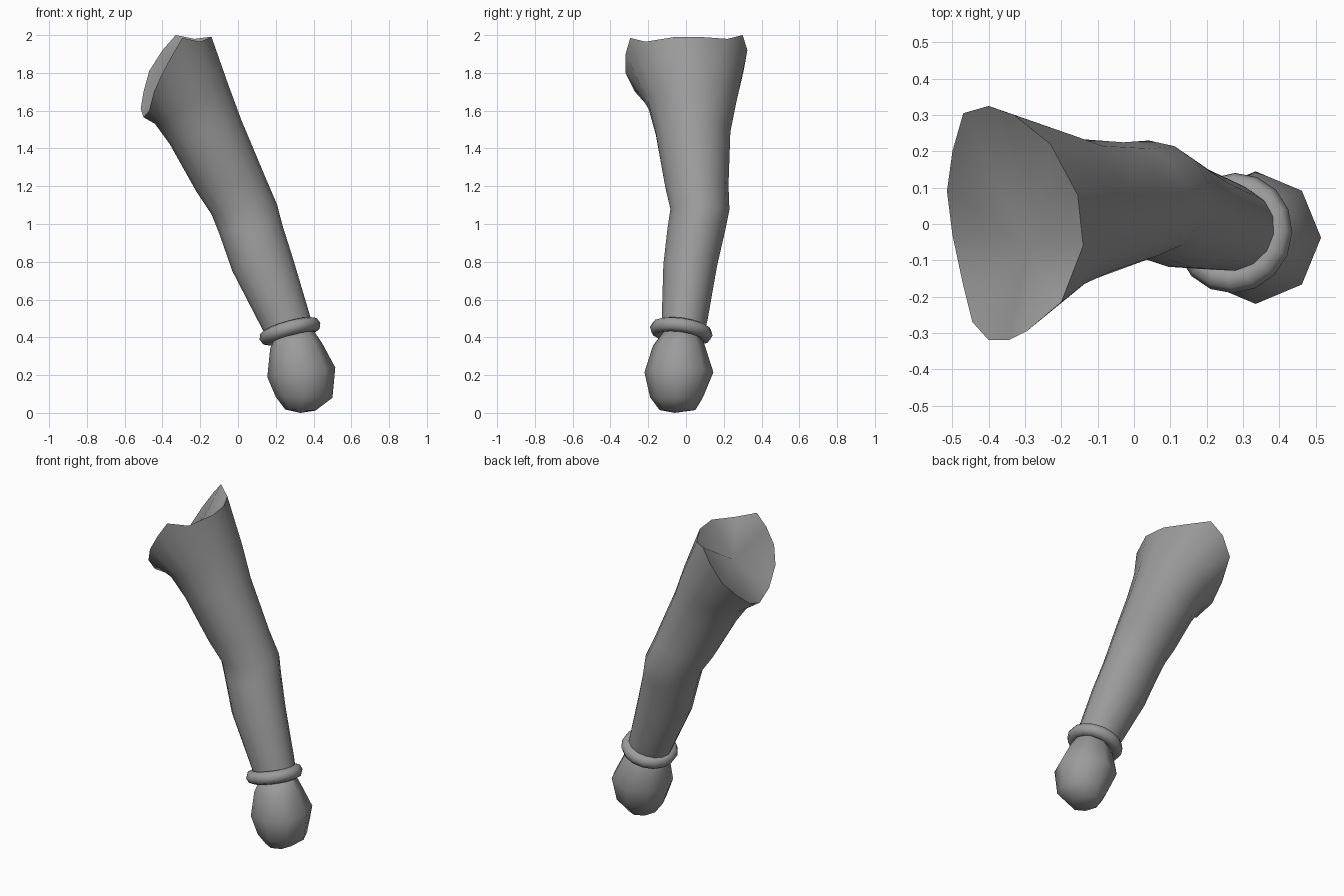
import bpy, math
from mathutils import Vector

if "Cube" in bpy.data.objects:
    bpy.data.objects.remove(bpy.data.objects["Cube"])

# Dark grey for every part
grey = bpy.data.materials.new("dark_grey")
grey.diffuse_color = (.33, .33, .33, 1)
grey.use_nodes = True
grey.node_tree.nodes["Principled BSDF"].inputs["Base Color"].default_value = grey.diffuse_color


def ring(left, right, y0, y1, sides, turn=0.0):
    """Tilted oval given by its left/right (x, z) points and its y range."""
    a, b = Vector((left[0], 0, left[1])), Vector((right[0], 0, right[1]))
    mid, half = (a + b) / 2, (b - a) / 2
    pts = []
    for i in range(sides):
        t = 2 * math.pi * i / sides + turn
        p = mid + half * math.cos(t)
        p.y = (y0 + y1) / 2 + (y1 - y0) / 2 * math.sin(t)
        pts.append(p)
    return pts


def finish(ob, angle):
    """Grey material and smooth shading with sharp edges kept."""
    ob.data.materials.append(grey)
    bpy.ops.object.select_all(action='DESELECT')
    ob.select_set(True)
    bpy.context.view_layer.objects.active = ob
    bpy.ops.object.shade_smooth_by_angle(angle=math.radians(angle))


def loft(name, rings, start, end, angle):
    """Skin a stack of equal rings; both ends fan to a centre point."""
    n = len(rings[0])
    verts = [p for r in rings for p in r] + [Vector(start), Vector(end)]
    s, e, top = len(verts) - 2, len(verts) - 1, (len(rings) - 1) * n
    faces = []
    for i in range(n):
        j = (i + 1) % n
        faces.append((s, j, i))
        faces.append((top + i, top + j, e))
        for k in range(0, top, n):
            faces.append((k + i, k + j, k + n + j, k + n + i))
    me = bpy.data.meshes.new(name)
    me.from_pydata(verts, [], faces)
    ob = bpy.data.objects.new(name, me)
    bpy.context.collection.objects.link(ob)
    finish(ob, angle)
    return ob


# Slanted shoulder rim, counter-clockwise from the outer side
rim = [(-.14, -.06, 1.99), (-.155, .08, 1.99), (-.23, .22, 1.98), (-.33, .30, 2.0),
       (-.40, .325, 1.92), (-.47, .305, 1.81), (-.50, .20, 1.70), (-.515, .09, 1.61),
       (-.50, -.03, 1.565), (-.47, -.17, 1.60), (-.445, -.27, 1.70), (-.40, -.32, 1.80),
       (-.345, -.32, 1.90), (-.295, -.295, 1.985), (-.20, -.215, 1.965)]

# Sleeve from wrist to shoulder: left point, right point, y range
sleeve_sections = [
    ((.15, .40), (.395, .47), -.13, .10),
    ((.125, .45), (.375, .54), -.13, .115),
    ((-.03, .75), (.295, .81), -.122, .165),
    ((-.10, .95), (.235, 1.0), -.10, .21),
    ((-.14, 1.05), (.21, 1.10), -.085, .23),
    ((-.22, 1.17), (.15, 1.24), -.115, .225),
    ((-.36, 1.42), (.02, 1.55), -.165, .235),
    ((-.44, 1.53), (-.05, 1.74), -.205, .265),
]
sleeve_rings = [ring(*s, len(rim), -.14) for s in sleeve_sections]
sleeve_rings.append([Vector(p) for p in rim])
# The shoulder end is a shallow hollow
loft("sleeve", sleeve_rings, (.27, -.015, .43), (-.29, -.07, 1.77), 55)

# Cuff ring around the wrist
bpy.ops.mesh.primitive_torus_add(major_segments=16, minor_segments=8,
                                 major_radius=.128, minor_radius=.039,
                                 location=(.275, -.025, .432))
cuff = bpy.context.object
cuff.name = "cuff"
cuff.rotation_mode = 'QUATERNION'
cuff.rotation_quaternion = Vector((0, 0, 1)).rotation_difference(Vector((-.28, .14, 1)))
finish(cuff, 60)

# Low-poly fist, from knuckles to wrist
fist_sections = [
    ((.25, .018), (.41, .012), -.14, .05),
    ((.20, .085), (.50, .08), -.19, .09),
    ((.155, .19), (.515, .24), -.22, .145),
    ((.17, .34), (.445, .37), -.175, .10),
    ((.20, .41), (.39, .45), -.12, .07),
]
loft("fist", [ring(*s, 8) for s in fist_sections],
     (.33, -.06, 0), (.295, -.025, .44), 60)
